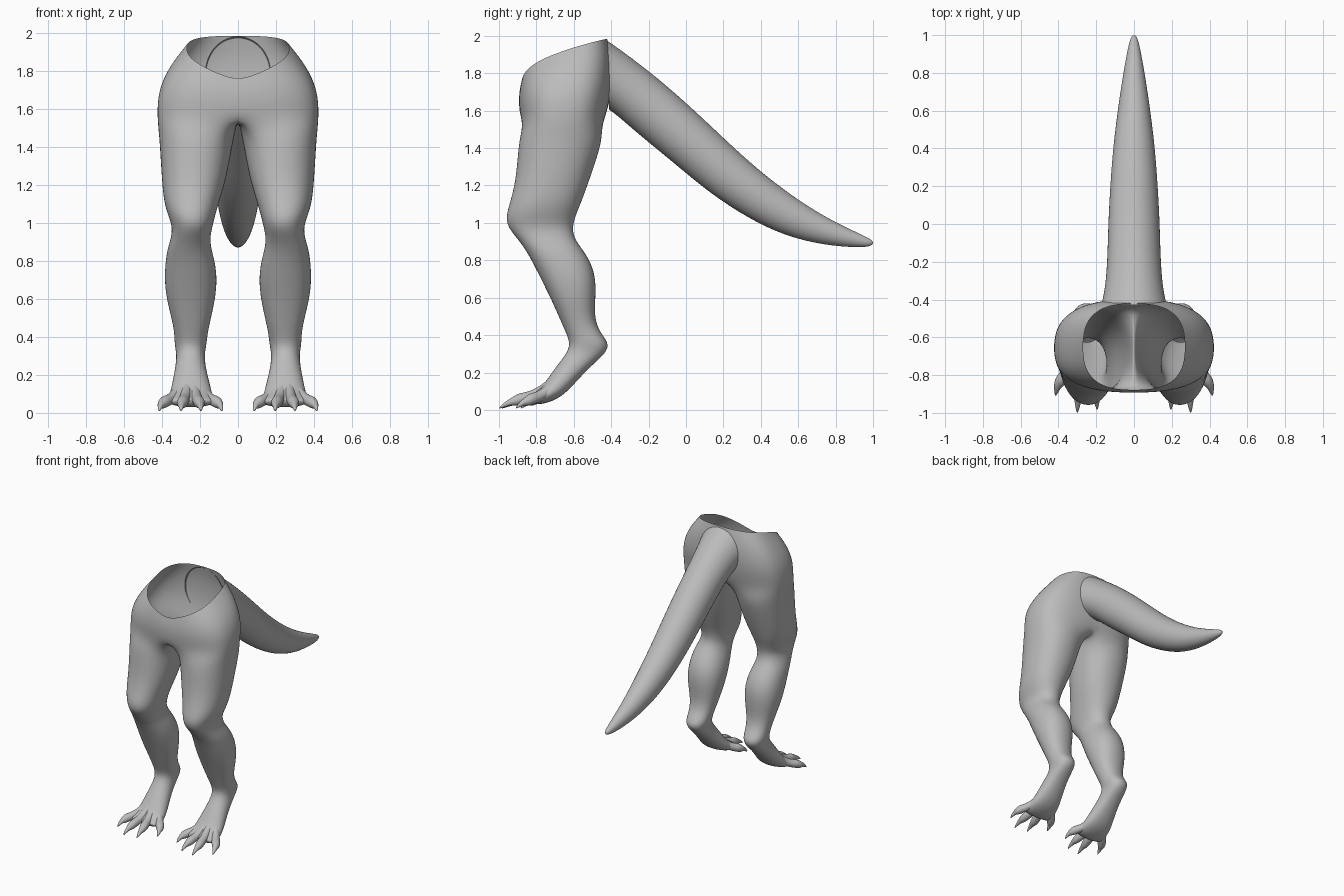
import bpy, bmesh, math
from mathutils import Vector

if "Cube" in bpy.data.objects:
    bpy.data.objects.remove(bpy.data.objects["Cube"])

grey = bpy.data.materials.new("plain grey")
grey.diffuse_color = (0.5, 0.5, 0.5, 1)
grey.use_nodes = True
grey.node_tree.nodes["Principled BSDF"].inputs["Base Color"].default_value = grey.diffuse_color


def power(v, p):
    return math.copysign(abs(v) ** p, v)


def make(name, bm, mirror):
    bmesh.ops.recalc_face_normals(bm, faces=bm.faces)
    mesh = bpy.data.meshes.new(name)
    bm.to_mesh(mesh)
    bm.free()
    mesh.materials.append(grey)
    for f in mesh.polygons:
        f.use_smooth = True
    ob = bpy.data.objects.new(name, mesh)
    bpy.context.collection.objects.link(ob)
    if mirror:
        ob.modifiers.new("mirror", 'MIRROR').merge_threshold = 0.0005
    sub = ob.modifiers.new("smooth", 'SUBSURF')
    sub.levels = sub.render_levels = 2
    return ob


def bridge(bm, a, b, closed=True):
    n = len(a)
    for i in range(n if closed else n - 1):
        j = (i + 1) % n
        bm.faces.new((a[i], a[j], b[j], b[i]))


def ring(bm, yf, zf, yb, zb, x0, x1, n=16, start=-45, p=0.9, grow=1.02):
    """Rounded section through a front point, a back point and two x limits."""
    mid = Vector(((x0 + x1) / 2, (yf + yb) / 2, (zf + zb) / 2))
    half = Vector((0, yf - yb, zf - zb)) / 2 * grow
    rx = (x1 - x0) / 2 * grow
    out = []
    for i in range(n):
        a = math.radians(start + 360 * i / n)
        out.append(bm.verts.new(mid + half * power(math.cos(a), p)
                                + Vector((rx * power(math.sin(a), p), 0, 0))))
    return out


# hips: open half rings from the waist rim down to the crotch
bm = bmesh.new()
hips = [  # x max, front y, back y, front z, back z
    (.272, -.88, -.42, 1.75, 1.985), (.345, -.89, -.40, 1.71, 1.89),
    (.397, -.895, -.395, 1.67, 1.79), (.426, -.895, -.40, 1.62, 1.68),
    (.428, -.885, -.43, 1.55, 1.55)]
prev = None
for xm, yf, yb, zf, zb in hips:
    row = []
    for i in range(13):
        a = math.pi * i / 12
        x = 0 if i in (0, 12) else xm * math.sin(a) ** 0.75
        y = (yf + yb) / 2 + power(math.cos(a), .75) * (yf - yb) / 2
        t = min(1, max(0, (y - yf) / (yb - yf)))
        row.append(bm.verts.new((x, y, zf + (zb - zf) * t ** .45)))
    if prev:
        bridge(bm, prev, row, False)
    prev = row
# crotch seam closes the half ring into a leg ring
prev = prev + [bm.verts.new((0, yb + (yf - yb) * k / 4, 1.55)) for k in (1, 2, 3)]

# thigh, knee, calf, heel and foot
leg = [  # front y, front z, back y, back z, inner x, outer x
    (-.89, 1.46, -.445, 1.46, .02, .415), (-.90, 1.35, -.475, 1.35, .04, .408),
    (-.912, 1.22, -.52, 1.22, .065, .40), (-.94, 1.11, -.56, 1.11, .10, .39),
    (-.962, 1.04, -.59, 1.04, .12, .368), (-.955, .98, -.607, .98, .135, .345),
    (-.905, .92, -.60, .92, .148, .352), (-.86, .86, -.555, .86, .14, .372),
    (-.82, .79, -.508, .79, .12, .382), (-.775, .70, -.482, .70, .11, .387),
    (-.725, .60, -.484, .60, .12, .376), (-.68, .50, -.49, .50, .142, .35),
    (-.645, .42, -.465, .42, .16, .334), (-.62, .36, -.408, .355, .166, .334),
    (-.632, .31, -.43, .30, .177, .322), (-.68, .25, -.52, .225, .17, .33),
    (-.73, .18, -.60, .135, .15, .345), (-.77, .125, -.67, .065, .135, .36),
    (-.82, .09, -.76, .03, .125, .365), (-.85, .07, -.82, .03, .135, .355)]
for r in leg:
    row = ring(bm, *r)
    bridge(bm, prev, row)
    prev = row
bm.faces.new(prev)
make("hips_and_legs", bm, True)

# clawed toes, with ridges running up the instep
bm = bmesh.new()
shape = [  # share of length, share of spread, height, radius
    (0, .22, .215, .018), (.15, .30, .15, .026), (.32, .44, .10, .03),
    (.52, .66, .068, .029), (.66, .82, .06, .032), (.76, .91, .045, .026),
    (.82, .94, .042, .018), (.92, .985, .026, .011), (1, 1, .008, .002)]
for tx, ty in ((.085, -.885), (.195, -.985), (.30, -1.0), (.415, -.91)):
    path = [Vector((.25 + (tx - .25) * f, -.66 + (ty + .66) * s, z)) for s, f, z, _ in shape]
    prev = None
    for k, c in enumerate(path):
        d = path[min(k + 1, len(path) - 1)] - path[max(k - 1, 0)]
        side = d.cross(Vector((0, 0, 1))).normalized()
        up = side.cross(d).normalized()
        row = []
        for i in range(8):
            a = math.tau * i / 8
            row.append(bm.verts.new(c + (side * math.cos(a) + up * math.sin(a)) * shape[k][3] * 1.08))
        if prev:
            bridge(bm, prev, row)
        else:
            bm.faces.new(row)
        prev = row
    bm.faces.new(prev)
make("toes", bm, True)

# tail: round sections from the back of the hips to the tip
bm = bmesh.new()
tail = [  # top y, top z, bottom y, bottom z, half width
    (-.43, 1.985, -.41, 1.60, .175), (-.30, 1.89, -.365, 1.572, .152),
    (-.12, 1.75, -.25, 1.47, .141), (.08, 1.57, -.07, 1.325, .137),
    (.28, 1.378, .13, 1.155, .126), (.45, 1.232, .34, 1.02, .112),
    (.62, 1.108, .53, .93, .09), (.78, 1.012, .73, .882, .064),
    (.92, .946, .90, .868, .037), (.985, .915, .98, .872, .02), (1.0, .90, 1.0, .886, .007)]
prev = None
for yt, zt, yb, zb, w in tail:
    row = ring(bm, yt, zt, yb, zb, -w, w, start=0, p=1, grow=1.02 if prev else 1)
    if prev:
        bridge(bm, prev, row)
    prev = row
bm.faces.new(prev)
make("tail", bm, False)
